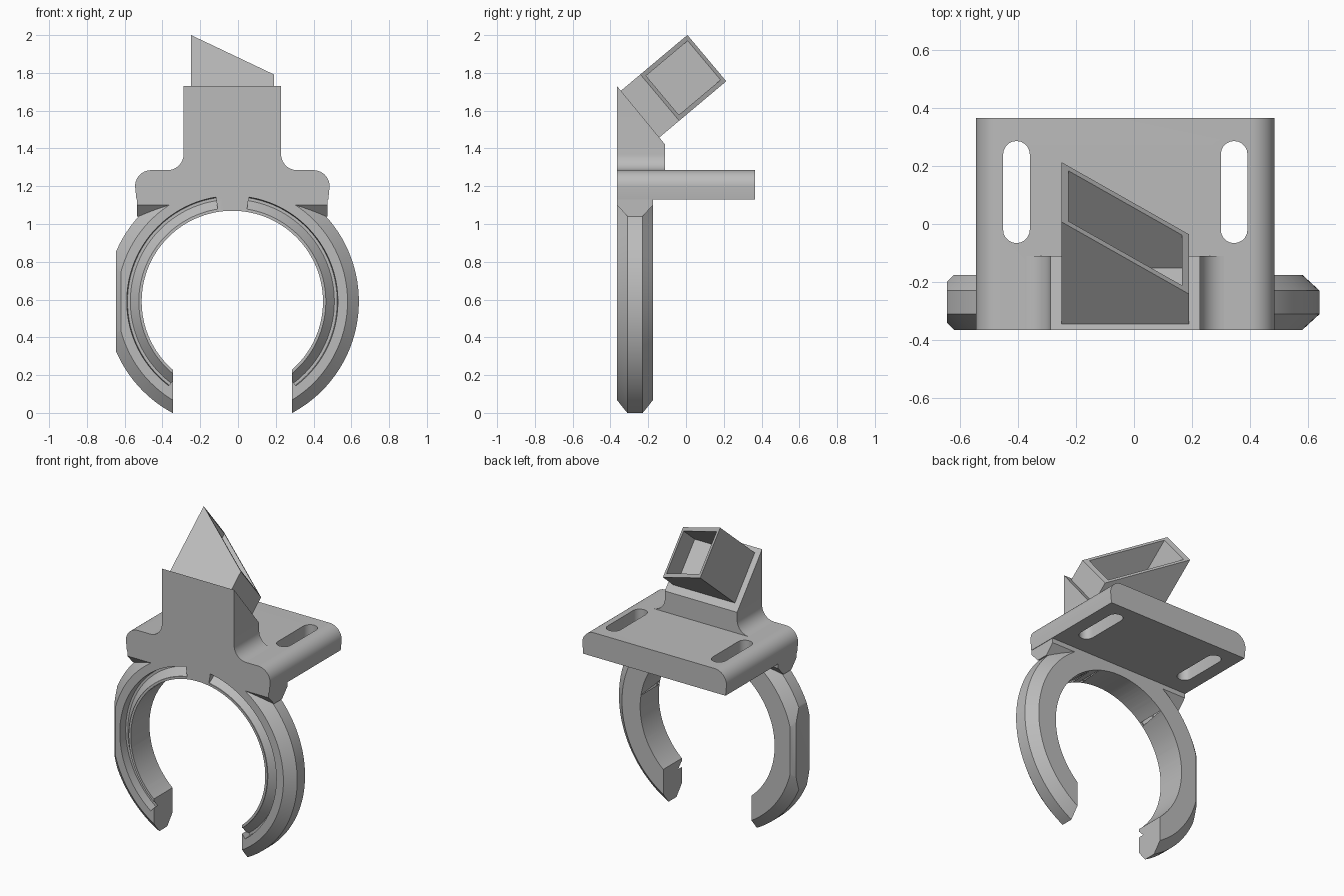
import bpy, bmesh, math
from mathutils import Vector

if "Cube" in bpy.data.objects:
    bpy.data.objects.remove(bpy.data.objects["Cube"], do_unlink=True)

grey = bpy.data.materials.new("plain grey")
grey.use_nodes = True
grey.diffuse_color = (0.5, 0.5, 0.5, 1)
grey.node_tree.nodes["Principled BSDF"].inputs["Base Color"].default_value = (0.5, 0.5, 0.5, 1)

CX, CZ = -0.03, 0.59          # ring centre
FRONT, RING_BACK = -0.365, -0.175


def finish(bm, name):
    bmesh.ops.recalc_face_normals(bm, faces=bm.faces)
    mesh = bpy.data.meshes.new(name)
    bm.to_mesh(mesh)
    bm.free()
    mesh.materials.append(grey)
    obj = bpy.data.objects.new(name, mesh)
    bpy.context.collection.objects.link(obj)
    return obj


def prism(name, points, place, lo, hi):
    """Extrude a 2D outline from lo to hi; place maps (a, b, depth) to 3D."""
    bm = bmesh.new()
    rings = [[bm.verts.new(place(a, b, d)) for a, b in points] for d in (lo, hi)]
    bm.faces.new(rings[0])
    bm.faces.new(rings[1])
    n = len(points)
    for i in range(n):
        j = (i + 1) % n
        bm.faces.new((rings[0][i], rings[0][j], rings[1][j], rings[1][i]))
    return finish(bm, name)


def sweep(name, section, start, end, steps):
    """Turn a (radius, y) section about the ring axis; angles run from the top."""
    bm = bmesh.new()
    full = abs(end - start) >= 360
    loops = []
    for k in range(steps if full else steps + 1):
        t = math.radians(start + (end - start) * k / steps)
        loops.append([bm.verts.new((CX + r * math.sin(t), y, CZ + r * math.cos(t)))
                      for r, y in section])
    n = len(section)
    pairs = list(zip(loops, loops[1:]))
    if full:
        pairs.append((loops[-1], loops[0]))
    else:
        bm.faces.new(loops[0])
        bm.faces.new(loops[-1])
    for p, q in pairs:
        for i in range(n):
            j = (i + 1) % n
            bm.faces.new((p[i], p[j], q[j], q[i]))
    return finish(bm, name)


def combine(target, other, operation):
    mod = target.modifiers.new("combine", 'BOOLEAN')
    mod.operation, mod.object, mod.solver = operation, other, 'EXACT'
    bpy.context.view_layer.objects.active = target
    bpy.ops.object.modifier_apply(modifier=mod.name)
    bpy.data.objects.remove(other, do_unlink=True)


def arc(cx, cz, r, a0, a1, steps=10):
    angles = [math.radians(a0 + (a1 - a0) * i / steps) for i in range(steps + 1)]
    return [(cx + r * math.cos(t), cz + r * math.sin(t)) for t in angles]


def mirrored(half):
    """Outline from its right half, given bottom to top."""
    return [(CX + x, z) for x, z in half] + [(CX - x, z) for x, z in reversed(half)]


def along_y(a, b, d): return (a, d, b)
def along_x(a, b, d): return (d, a, b)
def along_z(a, b, d): return (a, b, d)


# Clip ring with chamfered outer edges
section = [(0.44, FRONT), (0.61, FRONT), (0.67, -0.31), (0.67, -0.23),
           (0.61, RING_BACK), (0.44, RING_BACK)]
body = sweep("clip_mount", section, 0, 360, 120)

# Flattened right flank of the ring
flank = [(-0.645, -0.34), (-0.605, -0.38), (1, -0.38), (1, -0.16), (-0.605, -0.16), (-0.645, -0.20)]
combine(body, prism("flank_limit", flank, along_z, -0.5, 1.5), 'INTERSECT')

# Opening at the bottom of the clip
gap = [(-0.345, -0.5), (0.285, -0.5), (0.285, 0.5), (-0.345, 0.5)]
combine(body, prism("gap_cutter", gap, along_y, -0.6, 0.2), 'DIFFERENCE')

# Saddle block joining ring and shelf
saddle = [(FRONT, 1.10), (-0.31, 1.04), (-0.23, 1.04), (RING_BACK, 1.10), (RING_BACK, 1.2), (FRONT, 1.2)]
combine(body, prism("saddle", saddle, along_x, -0.535, 0.475), 'UNION')

# Shelf with rounded upper edges
shelf_half = [(0.508, 1.13)] + arc(0.43, 1.20, 0.085, 0, 90)
combine(body, prism("shelf", mirrored(shelf_half), along_y, FRONT, 0.365), 'UNION')

# Neck with fillets at its foot and a sloping back
neck_half = [(0.34, 1.2), (0.34, 1.285)] + arc(0.343, 1.37, 0.085, 268, 180) + [(0.258, 1.73)]
neck = prism("neck", mirrored(neck_half), along_y, FRONT, -0.11)
slope = [(-0.447, 1.83), (FRONT, 1.73), (-0.11, 1.42), (0.02, 1.262), (0.3, 1.83)]
combine(neck, prism("slope_cutter", slope, along_x, -1, 1), 'DIFFERENCE')
combine(body, neck, 'UNION')

# Round bore
bore = arc(CX, CZ, 0.48, 0, 357, 119)
combine(body, prism("bore_cutter", bore, along_y, -0.6, 0.0), 'DIFFERENCE')

# Channel in the front of each arm
channel = [(0.495, -0.38), (0.495, -0.36), (0.54, -0.31), (0.555, -0.31), (0.56, -0.38)]
for side in (1, -1):
    combine(body, sweep("channel_cutter", channel, side * 9, side * 143, 60), 'DIFFERENCE')

# Strap slots through the shelf
for x in (-0.405, 0.345):
    slot = arc(x, 0.24, 0.046, 0, 180) + arc(x, -0.02, 0.046, 180, 360)
    combine(body, prism("slot_cutter", slot, along_z, 1.0, 1.5), 'DIFFERENCE')

# Tilted square tube with a slanted mouth
origin = Vector((0, -0.345, 1.705))
out, across = Vector((0, 0.766, 0.643)), Vector((0, 0.643, -0.766))


def in_tube(x, s, d):
    return origin + Vector((x, 0, 0)) + out * s + across * d


tube = prism("slanted_tube", [(-0.25, -0.01), (0.19, -0.01), (0.19, 0.135), (-0.25, 0.46)],
             in_tube, 0, 0.32)
hollow = [(-0.225, 0.005), (0.165, 0.005), (0.165, 0.6), (-0.225, 0.6)]
combine(tube, prism("hollow_cutter", hollow, in_tube, 0.025, 0.295), 'DIFFERENCE')

# Smooth curved faces, keep edges sharp
for obj in (body, tube):
    bpy.ops.object.select_all(action='DESELECT')
    obj.select_set(True)
    bpy.context.view_layer.objects.active = obj
    bpy.ops.object.shade_smooth_by_angle(angle=math.radians(25))
